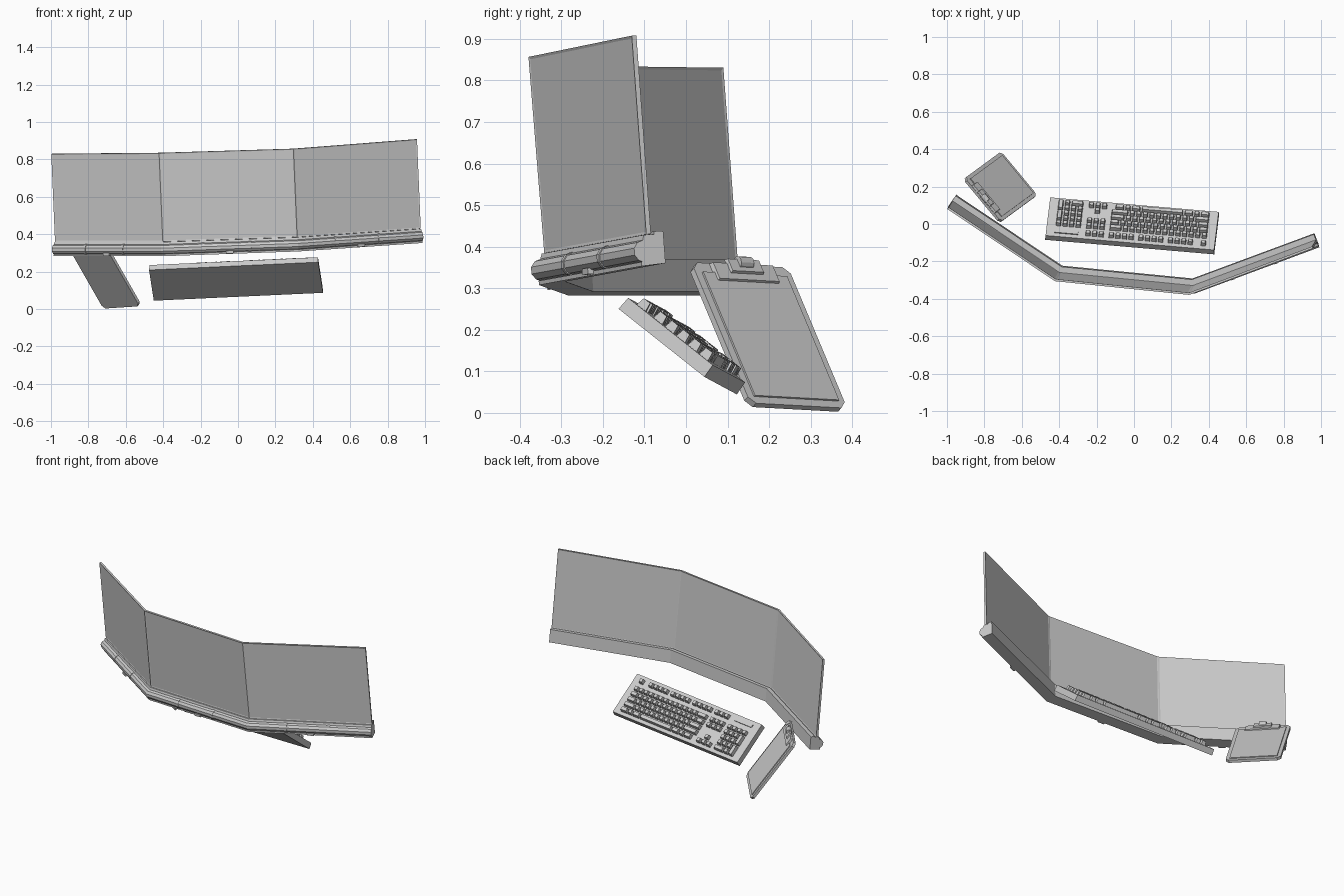
import bpy, bmesh
from math import cos, sin, pi
from mathutils import Vector, Matrix

old = bpy.data.objects.get("Cube")
if old:
    bpy.data.objects.remove(old)

grey = bpy.data.materials.new("plain_grey")
grey.use_nodes = True
grey.diffuse_color = (0.6, 0.6, 0.6, 1)
grey.node_tree.nodes["Principled BSDF"].inputs["Base Color"].default_value = (0.6, 0.6, 0.6, 1)


def finish(name, bm, matrix=None):
    bmesh.ops.recalc_face_normals(bm, faces=bm.faces)
    me = bpy.data.meshes.new(name)
    bm.to_mesh(me)
    bm.free()
    me.materials.append(grey)
    ob = bpy.data.objects.new(name, me)
    if matrix:
        ob.matrix_world = matrix
    bpy.context.collection.objects.link(ob)
    return ob


def loft(bm, rings):
    """Skin closed rings of equal length and cap both ends; returns the caps."""
    vs = [[bm.verts.new(p) for p in ring] for ring in rings]
    n = len(vs[0])
    for a, b in zip(vs, vs[1:]):
        for i in range(n):
            bm.faces.new((a[i], a[(i + 1) % n], b[(i + 1) % n], b[i]))
    return [bm.faces.new(vs[0][::-1]), bm.faces.new(vs[-1])]


def rect(x0, y0, x1, y1):
    return [(x0, y0), (x1, y0), (x1, y1), (x0, y1)]


def add_prism(bm, pts, z0, z1, taper=0.0):
    cx = sum(p[0] for p in pts) / len(pts)
    cy = sum(p[1] for p in pts) / len(pts)
    top = [(x - taper * ((x > cx) - (x < cx)), y - taper * ((y > cy) - (y < cy)), z1) for x, y in pts]
    return loft(bm, [[(x, y, z0) for x, y in pts], top])


def prism(name, matrix, pts, z0, z1, taper=0.0):
    bm = bmesh.new()
    add_prism(bm, pts, z0, z1, taper)
    return finish(name, bm, matrix)


def frame(origin, x_axis, y_axis):
    x = Vector(x_axis).normalized()
    z = x.cross(Vector(y_axis)).normalized()
    m = Matrix((x, z.cross(x), z)).transposed().to_4x4()
    m.translation = origin
    return m


# Three-bay screen: corner points of the lower and upper edges
up = Vector((-0.042, -0.074, 0.996)).normalized()
low = [Vector(p) for p in ((-0.975, 0.12, 0.36), (-0.40, -0.265, 0.36),
                           (0.315, -0.335, 0.385), (0.975, -0.09, 0.43))]
high = [Vector(p) for p in ((-0.995, 0.085, 0.83), (-0.42, -0.30, 0.835),
                            (0.295, -0.373, 0.857), (0.955, -0.125, 0.908))]
outs = [(b - a).cross(up).normalized() for a, b in zip(low, low[1:])]
mitres = [outs[0]]
for a, b in zip(outs, outs[1:]):
    mitres.append((a + b) / (1 + a.dot(b)))
mitres.append(outs[-1])


def sweep(name, profile, stations):
    bm = bmesh.new()
    loft(bm, [[p + m * d + up * h for d, h in profile] for p, m in stations])
    return finish(name, bm)


def tube_profile(radius, sides=10):
    return [(0.014 + radius * cos(2 * pi * (i + 0.5) / sides),
             -0.04 + radius * sin(2 * pi * (i + 0.5) / sides)) for i in range(sides)]


# Rail below the screen, with a round tube along its outer side
body = [(-0.038, -0.072), (-0.038, 0.006), (-0.014, 0.006), (-0.014, -0.001),
        (0.012, -0.001), (0.016, -0.012), (0.016, -0.064), (0.024, -0.066), (0.024, -0.076)]
sweep("rail_body", body, list(zip(low, mitres)))
sweep("rail_tube", tube_profile(0.027), list(zip(low, mitres)))

for i, bay in enumerate(("right", "middle", "left")):
    a, b = low[i], low[i + 1]
    along = (b - a).normalized()
    # Panel with a narrow border on both sides
    bm = bmesh.new()
    corners = [(a, mitres[i]), (b, mitres[i + 1]), (high[i + 1], mitres[i + 1]), (high[i], mitres[i])]
    caps = loft(bm, [[p + m * s for p, m in corners] for s in (-0.006, 0.006)])
    bmesh.ops.recalc_face_normals(bm, faces=bm.faces)
    bmesh.ops.inset_individual(bm, faces=caps, thickness=0.009, depth=-0.002)
    finish("screen_panel_" + bay, bm)
    # Tube bands and a small latch
    for j, f in enumerate((0.3, 0.65)):
        mid = a.lerp(b, f)
        sweep(f"tube_band_{bay}_{j + 1}", tube_profile(0.0295),
              [(mid - along * 0.008, outs[i]), (mid + along * 0.008, outs[i])])
    mid = a.lerp(b, 0.5)
    sweep("rail_latch_" + bay, rect(0.018, -0.073, 0.038, -0.058),
          [(mid - along * 0.02, outs[i]), (mid + along * 0.02, outs[i])])

# Keyboard: x runs to the typist's right, y away from the typist
kb = frame((0.455, 0.066, 0.114), (-0.905, 0.078, -0.042), (-0.022, -0.207, 0.164))
prism("keyboard_case", kb, rect(0, 0, 0.909, 0.265), -0.035, 0, 0.002)

pitch = 0.0353
main_x, nav_x, pad_x = 0.045, 0.594, 0.722
bm = bmesh.new()


def key(x, row, width=1.0, depth=1.0):
    y = 0.018 + row * pitch + (0.016 if row == 5 else 0)
    gap = 0.004
    add_prism(bm, rect(x + gap, y + gap, x + width * pitch - gap, y + depth * pitch - gap),
              -0.001, 0.022, 0.004)


rows = [[1.5, 1, 1.5, 6.5, 1.5, 1, 1.5],
        [2.25] + [1] * 10 + [2.75],
        [1.75] + [1] * 11 + [2.25],
        [1.5] + [1] * 12 + [1.5],
        [1] * 13 + [2]]
for r, widths in enumerate(rows):
    x = main_x
    for w in widths:
        key(x, r, w)
        x += w * pitch
# Function row in groups
for start in (0, 2, 3, 4, 5, 6.5, 7.5, 8.5, 9.5, 11, 12, 13, 14):
    key(main_x + start * pitch, 5)
# Arrow keys and editing keys
for c in range(3):
    for r in (0, 3, 4, 5):
        key(nav_x + c * pitch, r)
key(nav_x + pitch, 1)
# Number pad
for c in range(3):
    for r in (1, 2, 3, 4):
        key(pad_x + c * pitch, r)
key(pad_x, 0, 2)
key(pad_x + 2 * pitch, 0)
key(pad_x + 3 * pitch, 0, 1, 2)
key(pad_x + 3 * pitch, 2, 1, 2)
key(pad_x + 3 * pitch, 4)
finish("keyboard_keys", bm, kb)
prism("keyboard_light_strip", kb, rect(0.735, 0.222, 0.86, 0.24), 0, 0.006)

# Clipboard: x along its lower edge, y up towards the clip
cb = frame((-0.517, 0.155, 0.024), (-0.637, 0.768, -0.042), (-0.47, -0.337, 0.815))
W, H, c = 0.303, 0.415, 0.018
board = [(c, 0), (W - c, 0), (W, c), (W, H - c), (W - c, H), (c, H), (0, H - c), (0, c)]
prism("clipboard_board", cb, board, -0.016, 0)
prism("clipboard_paper", cb, rect(0.02, 0.02, W - 0.02, H - 0.03), -0.001, 0.005)
prism("clip_plate", cb, rect(0.055, H - 0.055, W - 0.055, H - 0.002), 0, 0.011, 0.003)
prism("clip_bridge", cb, rect(0.1, H - 0.035, W - 0.1, H + 0.006), 0.008, 0.018, 0.003)

# Clip roller lying across the top
bm = bmesh.new()
loft(bm, [[(x, H - 0.005 + 0.016 * cos(2 * pi * i / 12), 0.014 + 0.016 * sin(2 * pi * i / 12))
           for i in range(12)] for x in (W / 2 - 0.02, W / 2 + 0.02)])
finish("clip_roller", bm, cb)
